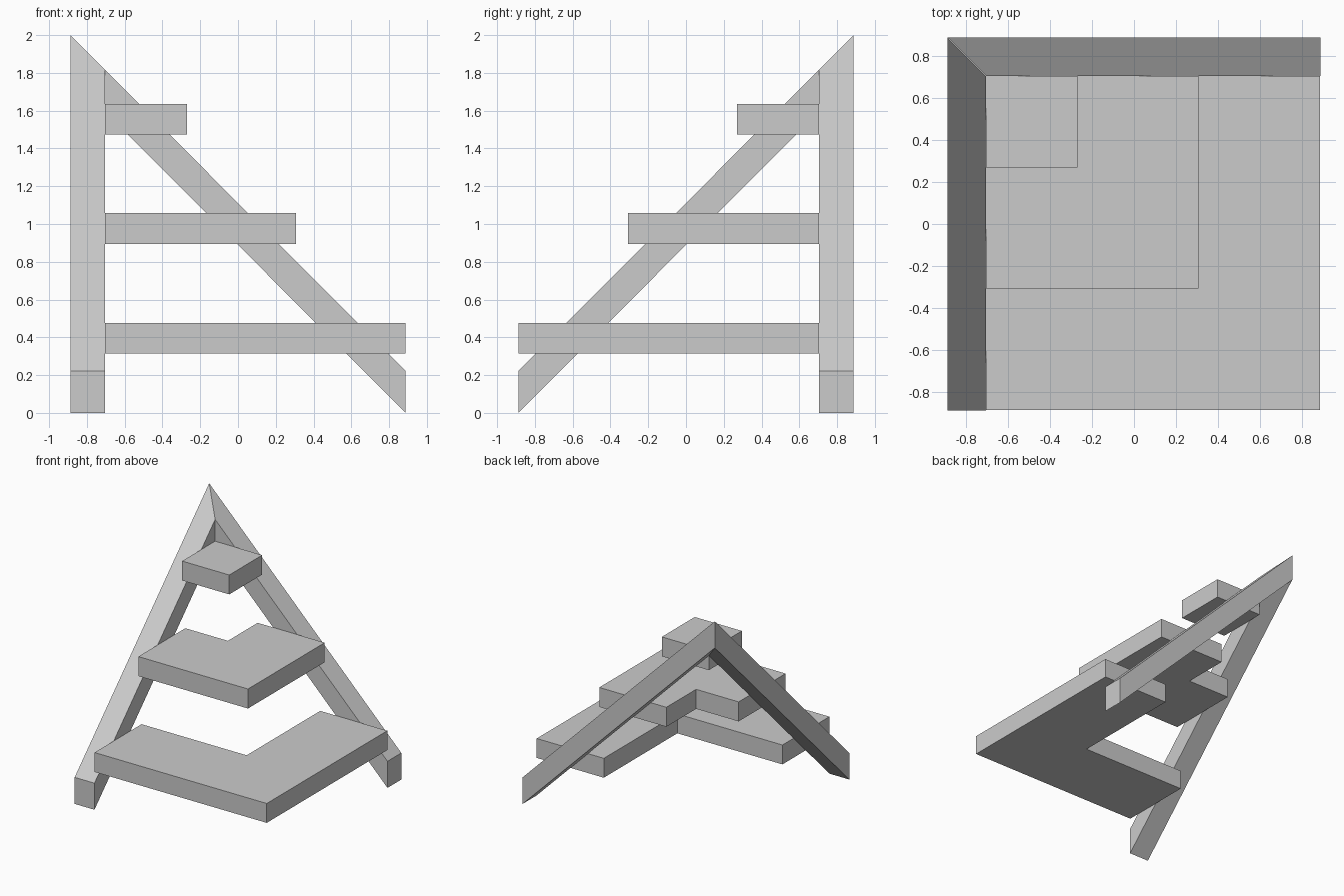
import bpy, bmesh

if "Cube" in bpy.data.objects:
    bpy.data.objects.remove(bpy.data.objects["Cube"])

H = 0.888       # half of the footprint
INNER = 0.705   # inner face of the rails
TOP, RAIL = 2.0, 0.222   # peak height, vertical thickness of rail


def make_object(name, bm):
    bmesh.ops.recalc_face_normals(bm, faces=bm.faces)
    mesh = bpy.data.meshes.new(name)
    bm.to_mesh(mesh)
    bm.free()
    obj = bpy.data.objects.new(name, mesh)
    bpy.context.collection.objects.link(obj)
    return obj


def extrude(name, points, offset):
    bm = bmesh.new()
    face = bm.faces.new([bm.verts.new(p) for p in points])
    ext = bmesh.ops.extrude_face_region(bm, geom=[face])
    moved = [v for v in ext["geom"] if isinstance(v, bmesh.types.BMVert)]
    bmesh.ops.translate(bm, vec=offset, verts=moved)
    return make_object(name, bm)


# Sloping rails, mitred where they meet at the back left corner
def rail(name, swap):
    low = [(-H, -H, 0), (-H, -H, RAIL), (-H, H, TOP), (-H, H, TOP - RAIL)]
    obj = extrude(name, low, (INNER * -1 + H, 0, 0))
    slope = (TOP - RAIL) / (2 * H)
    for v in obj.data.vertices:
        if v.co.x > -H + 0.01 and v.co.y > 0:
            v.co.y -= H - INNER
            v.co.z -= slope * (H - INNER)
    if swap:
        for v in obj.data.vertices:
            v.co.x, v.co.y = -v.co.y, -v.co.x
        obj.data.flip_normals()


rail("left_rail", False)
rail("back_rail", True)


# Corner shelves, L-shaped when wider than their depth
def shelf(name, edge, z0, z1, depth=0.62):
    n = edge - depth
    if n > -INNER:
        outline = [(-INNER, -edge), (edge, -edge), (edge, INNER),
                   (n, INNER), (n, -n), (-INNER, -n)]
    else:
        outline = [(-INNER, -edge), (edge, -edge), (edge, INNER), (-INNER, INNER)]
    extrude(name, [(x, y, z0) for x, y in outline], (0, 0, z1 - z0))


shelf("lower_shelf", 0.886, 0.315, 0.477)
shelf("middle_shelf", 0.308, 0.895, 1.058)
shelf("upper_shelf", -0.27, 1.473, 1.635)
